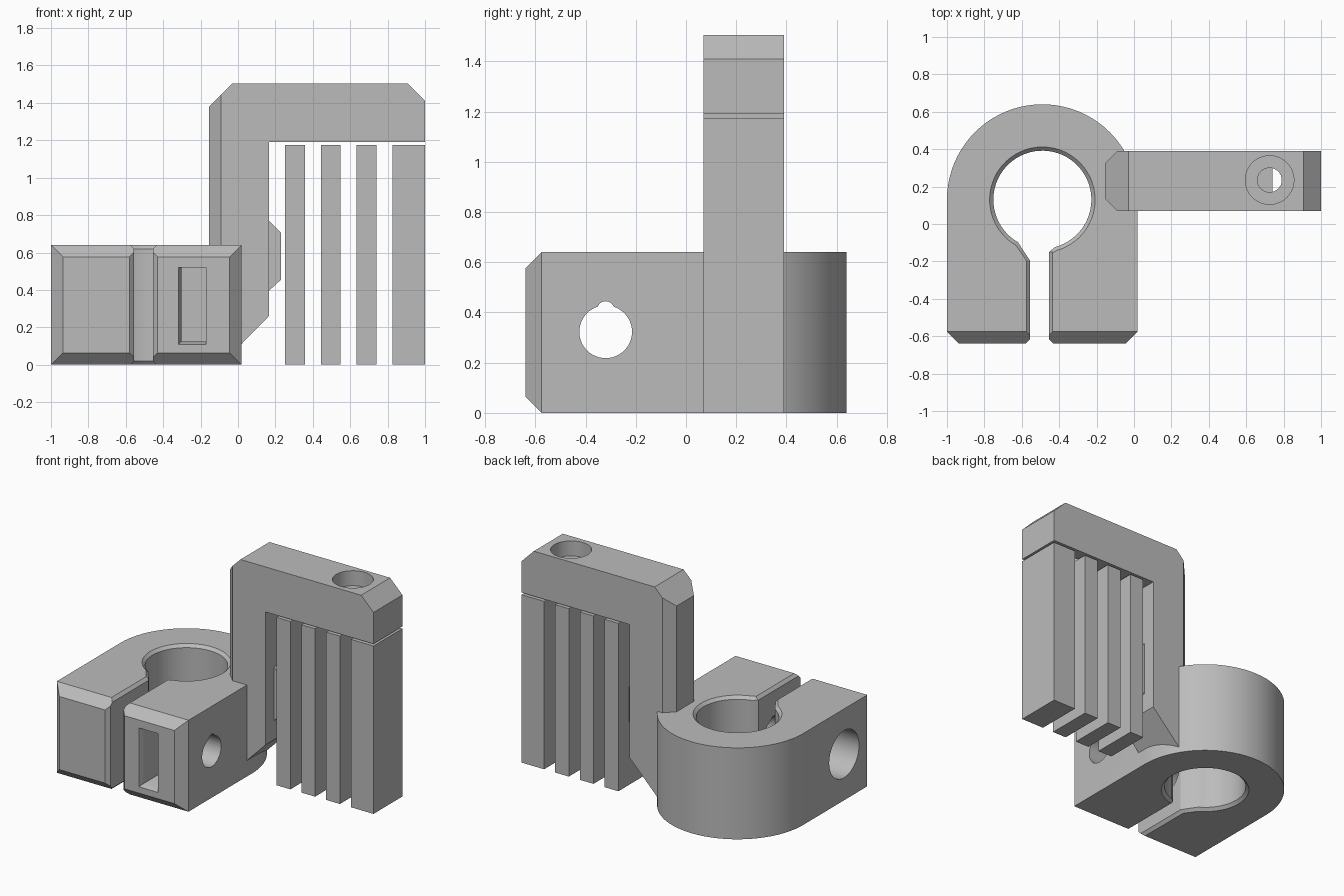
import bpy, bmesh, math
from mathutils import Vector

cube = bpy.data.objects.get("Cube")
if cube:
    bpy.data.objects.remove(cube, do_unlink=True)

grey = bpy.data.materials.new("plain_grey")
grey.use_nodes = True
color = (0.5, 0.5, 0.5, 1)
grey.diffuse_color = color
grey.node_tree.nodes["Principled BSDF"].inputs["Base Color"].default_value = color


def loft(name, rings):
    """Closed solid through rings that share a point count."""
    bm = bmesh.new()
    loops = [[bm.verts.new(p) for p in ring] for ring in rings]
    n = len(loops[0])
    for low, high in zip(loops, loops[1:]):
        for i in range(n):
            j = (i + 1) % n
            bm.faces.new((low[i], low[j], high[j], high[i]))
    bm.faces.new(loops[0][::-1])
    bm.faces.new(loops[-1])
    bmesh.ops.recalc_face_normals(bm, faces=bm.faces)
    mesh = bpy.data.meshes.new(name)
    bm.to_mesh(mesh)
    bm.free()
    mesh.materials.append(grey)
    obj = bpy.data.objects.new(name, mesh)
    bpy.context.collection.objects.link(obj)
    return obj


def prism(name, profile, axis, start, end):
    """Extrude a 2D profile along x, y or z."""
    def place(p, d):
        return {"x": (d, *p), "y": (p[0], d, p[1]), "z": (*p, d)}[axis]
    return loft(name, [[place(p, d) for p in profile] for d in (start, end)])


def rect(a, b, c, d):
    return [(a, c), (b, c), (b, d), (a, d)]


def arc(cx, cy, r, start, end, steps):
    angles = [math.radians(start + (end - start) * i / steps) for i in range(steps + 1)]
    return [(cx + r * math.cos(t), cy + r * math.sin(t)) for t in angles]


def circle(cx, cy, r, steps=48):
    return arc(cx, cy, r, 0, 360, steps)[:-1]


def combine(obj, tool, operation="DIFFERENCE"):
    mod = obj.modifiers.new("cut", "BOOLEAN")
    mod.operation, mod.object, mod.solver = operation, tool, "EXACT"
    bpy.context.view_layer.update()
    graph = bpy.context.evaluated_depsgraph_get()
    mesh = bpy.data.meshes.new_from_object(obj.evaluated_get(graph))
    obj.modifiers.clear()
    obj.data = mesh
    bpy.data.objects.remove(tool, do_unlink=True)


def finish(obj):
    obj.data.shade_smooth()
    obj.data.set_sharp_from_angle(angle=math.radians(25))


# Clamp body: rounded back, chamfered front
cx, cy = -0.49, 0.13
plan = arc(cx, cy, 0.51, 0, 180, 40) + [(-1, -0.575), (-0.935, -0.64), (-0.045, -0.64), (0.02, -0.575)]
clamp = prism("clamp_body", plan, "z", 0, 0.64)
side = [(-0.51, -0.065), (0.8, -0.065), (0.8, 0.705), (-0.51, 0.705), (-0.64, 0.575), (-0.64, 0.065)]
side = [(y - 0.001 if y < -0.6 else y, z) for y, z in side]
combine(clamp, prism("side_limit", side, "x", -1.2, 0.2), "INTERSECT")


# Keyhole bore with clamping slot and chamfered rims
def keyhole(off, z):
    left, right = -0.556 - off, -0.455 + off
    points = arc(cx, cy, 0.262 + off, -75, 240, 56)
    points += [(left, -0.195), (left, -0.615), (left - 0.06, -0.675),
               (right + 0.06, -0.675), (right, -0.615), (right, -0.15)]
    return [(x, y, z) for x, y in points]


combine(clamp, loft("bore", [keyhole(0.03, -0.01), keyhole(0, 0.02),
                             keyhole(0, 0.62), keyhole(0.03, 0.65)]))

# Clamping screw hole, small relief above it, wider seat for the head
sy, sz = -0.32, 0.323
combine(clamp, prism("screw_hole", circle(sy, sz, 0.105), "x", -1.1, 0.1))
combine(clamp, prism("screw_relief", circle(sy, 0.41, 0.035, 16), "x", -1.1, 0.1))
combine(clamp, prism("head_seat", circle(sy, sz, 0.165), "x", -1.1, -0.75))

# Nut pocket opening to the front
pocket = [[(x, y, z) for x, z in rect(a, -0.17, c, 0.52)]
          for y, a, c in ((-0.66, -0.328, 0.1), (-0.6, -0.302, 0.125), (-0.14, -0.302, 0.125))]
combine(clamp, loft("nut_pocket", pocket))
finish(clamp)

# Hooked arm: post, sloped foot and top bar
y0, y1 = 0.07, 0.39
outline = [(-0.155, 0.01), (-0.08, 0.01), (0.165, 0.26), (0.165, 1.19), (1, 1.19),
           (1, 1.41), (0.905, 1.505), (-0.03, 1.505), (-0.155, 1.38)]
arm = prism("hooked_arm", outline, "y", y0, y1)
arm_plan = [(-0.155, y0 + 0.065), (-0.08, y0 - 0.01), (1.1, y0 - 0.01),
            (1.1, y1 + 0.01), (-0.08, y1 + 0.01), (-0.155, y1 - 0.065)]
arm_plan = [(x - 0.001 if x < -0.1 else x, y) for x, y in arm_plan]
combine(arm, prism("arm_limit", arm_plan, "z", -0.1, 1.6), "INTERSECT")

# Counterbored hole in the top bar
combine(arm, prism("bar_hole", circle(0.725, 0.235, 0.065, 32), "z", 1.1, 1.6))
combine(arm, prism("bar_counterbore", circle(0.725, 0.235, 0.13), "z", 1.4, 1.6))
finish(arm)

# Chamfered nub on the inner side of the post
nub = [(0.15, 0.38), (0.165, 0.395), (0.23, 0.455), (0.23, 0.705), (0.165, 0.77), (0.15, 0.785)]
finish(prism("post_nub", nub, "y", 0.16, 0.30))

# Upright support fins under the bar
for i, (a, b) in enumerate(((0.25, 0.357), (0.443, 0.548), (0.634, 0.74), (0.825, 1))):
    finish(prism(f"support_fin_{i + 1}", rect(a, b, 0, 1.175), "y", y0, y1))
